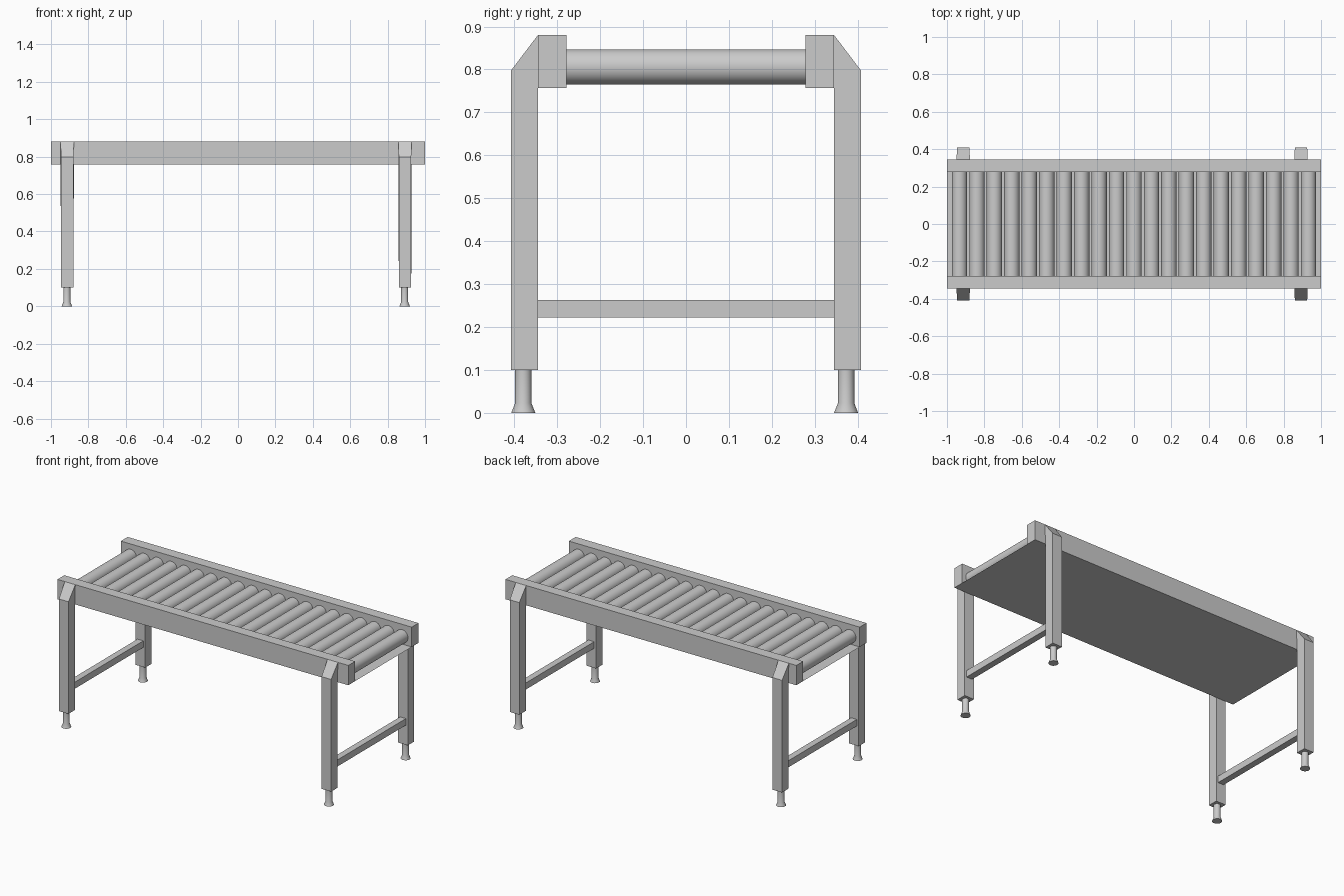
import bpy, bmesh, math

if "Cube" in bpy.data.objects:
    bpy.data.objects.remove(bpy.data.objects["Cube"])

RAIL_IN, RAIL_OUT, LEG_OUT = 0.278, 0.345, 0.408
LOW, HIGH = 0.757, 0.88


def finish(name, bm, smooth=False):
    bmesh.ops.recalc_face_normals(bm, faces=bm.faces[:])
    me = bpy.data.meshes.new(name)
    bm.to_mesh(me)
    bm.free()
    ob = bpy.data.objects.new(name, me)
    bpy.context.collection.objects.link(ob)
    if smooth:
        bpy.ops.object.select_all(action='DESELECT')
        ob.select_set(True)
        bpy.context.view_layer.objects.active = ob
        bpy.ops.object.shade_smooth_by_angle(angle=math.radians(30))
    return ob


def box(name, x0, x1, y0, y1, z0, z1):
    bm = bmesh.new()
    bmesh.ops.create_cube(bm, size=1)
    for v in bm.verts:
        v.co = ((x0 + x1) / 2 + v.co.x * (x1 - x0),
                (y0 + y1) / 2 + v.co.y * (y1 - y0),
                (z0 + z1) / 2 + v.co.z * (z1 - z0))
    return finish(name, bm)


def leg(name, x, side):
    # side profile (y, z, half width) with a sloped top that flares slightly
    prof = [(RAIL_OUT, 0.1, 0.033), (LEG_OUT, 0.1, 0.033),
            (LEG_OUT, 0.797, 0.033), (RAIL_OUT, HIGH, 0.036),
            (RAIL_OUT, 0.797, 0.033)]
    bm = bmesh.new()
    a, b = [[bm.verts.new((x + s * w, side * y, z)) for y, z, w in prof] for s in (-1, 1)]
    bm.faces.new(a)
    bm.faces.new(b)
    for i in range(5):
        j = (i + 1) % 5
        bm.faces.new((a[i], a[j], b[j], b[i]))
    return finish(name, bm)


def foot(name, x, y):
    # lathed foot: flared base and straight stem
    n = 32
    bm = bmesh.new()
    rings = [[bm.verts.new((x + r * math.cos(t * math.tau / n),
                            y + r * math.sin(t * math.tau / n), z)) for t in range(n)]
             for r, z in ((0.028, 0), (0.019, 0.023), (0.019, 0.1))]
    for lo, hi in zip(rings, rings[1:]):
        for i in range(n):
            j = (i + 1) % n
            bm.faces.new((lo[i], lo[j], hi[j], hi[i]))
    bm.faces.new(rings[0])
    bm.faces.new(rings[-1])
    return finish(name, bm, True)


# side rails
for label, s in (("front", -1), ("back", 1)):
    y0, y1 = sorted((s * RAIL_IN, s * RAIL_OUT))
    box(label + "_rail", -1, 1, y0, y1, LOW, HIGH)

# thin sheet closing the underside
bm = bmesh.new()
bm.faces.new([bm.verts.new(c) for c in ((-1, -RAIL_IN, LOW), (-1, RAIL_IN, LOW),
                                        (1, RAIL_IN, LOW), (1, -RAIL_IN, LOW))])
finish("bottom_sheet", bm)

# rollers
for i in range(21):
    bpy.ops.mesh.primitive_cylinder_add(vertices=32, radius=0.041, depth=2 * RAIL_IN,
                                        location=(-0.933 + i * 0.0933, 0, 0.806),
                                        rotation=(math.pi / 2, 0, 0))
    bpy.context.object.name = f"roller_{i + 1}"
    bpy.ops.object.shade_smooth_by_angle(angle=math.radians(30))

# leg frames with feet and cross bars
for end, x in (("left", -0.913), ("right", 0.893)):
    for label, s in (("front", -1), ("back", 1)):
        leg(f"{label}_{end}_leg", x, s)
        foot(f"{label}_{end}_foot", x - 0.002, s * 0.376 - 0.003)
    box(end + "_cross_bar", x - 0.02, x + 0.02, -RAIL_OUT, RAIL_OUT, 0.222, 0.263)
